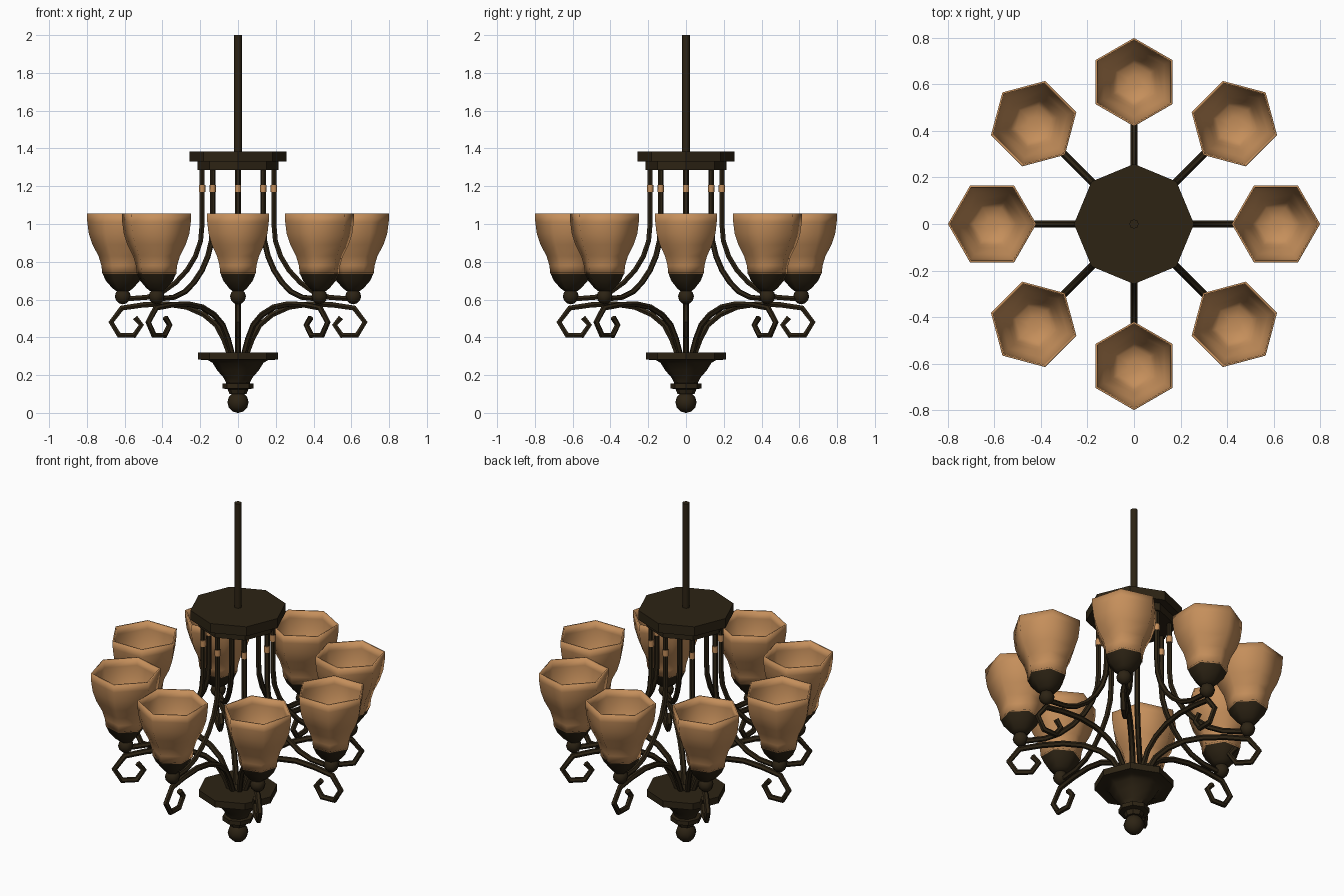
import bpy, bmesh, math
from mathutils import Vector, Matrix

if "Cube" in bpy.data.objects:
    bpy.data.objects.remove(bpy.data.objects["Cube"])


def material(name, rgb):
    m = bpy.data.materials.new(name)
    m.diffuse_color = (*rgb, 1)
    m.use_nodes = True
    m.node_tree.nodes["Principled BSDF"].inputs["Base Color"].default_value = m.diffuse_color
    return m


BRONZE = material("dark bronze", (0.026, 0.017, 0.007))
AMBER = material("amber glass", (0.56, 0.275, 0.105))


def finish(name, bm, mat, smooth):
    bmesh.ops.recalc_face_normals(bm, faces=bm.faces[:])
    for f in bm.faces:
        f.smooth = smooth is not None
    if smooth is not None:
        for e in bm.edges:
            e.smooth = len(e.link_faces) == 2 and e.calc_face_angle(0) < math.radians(smooth)
    me = bpy.data.meshes.new(name)
    bm.to_mesh(me)
    bm.free()
    me.materials.append(mat)
    return me


def skin(bm, rings):
    n = len(rings[0])
    for a, b in zip(rings, rings[1:]):
        for i in range(n):
            j = (i + 1) % n
            bm.faces.new((a[i], a[j], b[j], b[i]))
    bm.faces.new(rings[0][::-1])
    bm.faces.new(rings[-1])


def lathe(name, profile, sides, mat, smooth=None, x=0):
    """Turned part from (radius, z) points, a vertex pointing along +x."""
    bm = bmesh.new()
    rings = []
    for r, z in profile:
        rings.append([bm.verts.new((x + r * math.cos(math.tau * i / sides),
                                    r * math.sin(math.tau * i / sides), z))
                      for i in range(sides)])
    skin(bm, rings)
    return finish(name, bm, mat, smooth)


def tube(name, path, radius, mat, sides=6):
    """Round bar following (x, z) points in the radial plane."""
    bm = bmesh.new()
    pts = [Vector((x, 0, z)) for x, z in path]
    rings = []
    for k, p in enumerate(pts):
        d = (pts[min(k + 1, len(pts) - 1)] - p).normalized() + (p - pts[max(k - 1, 0)]).normalized()
        d.normalize()
        n = Vector((d.z, 0, -d.x))
        ring = []
        for i in range(sides):
            a = math.tau * (i + 0.5) / sides
            ring.append(bm.verts.new(p + n * radius * math.cos(a) + Vector((0, radius * math.sin(a), 0))))
        rings.append(ring)
    skin(bm, rings)
    return finish(name, bm, mat, 50)


def ball(r, z, steps=6):
    return [(max(r * math.sin(math.pi * i / steps), 0.002), z - r * math.cos(math.pi * i / steps))
            for i in range(steps + 1)]


def place(name, mesh, angle=0):
    ob = bpy.data.objects.new(name, mesh)
    ob.matrix_world = Matrix.Rotation(angle, 4, 'Z')
    bpy.context.collection.objects.link(ob)


# Central parts: hanging rod, stepped top plate, lower dish and finial
place("hanging_rod", lathe("hanging_rod", [(0.02, 1.38), (0.02, 2.0)], 8, BRONZE, 50))
place("top_plate", lathe("top_plate", [(0.215, 1.285), (0.215, 1.33), (0.258, 1.33), (0.258, 1.385)],
                         8, BRONZE))
place("lower_dish", lathe("lower_dish", [
    (0.045, 0.10), (0.055, 0.125), (0.083, 0.13), (0.083, 0.155), (0.062, 0.157), (0.075, 0.185),
    (0.11, 0.225), (0.135, 0.265), (0.16, 0.28), (0.213, 0.282), (0.213, 0.32)], 8, BRONZE, 35))
place("finial", lathe("finial", ball(0.056, 0.056), 8, BRONZE, 50))

# Parts repeated on the eight arms
R = 0.61
shade = lathe("shade", [
    (0.09, 0.735), (0.108, 0.735), (0.113, 0.78), (0.128, 0.83), (0.16, 0.89), (0.18, 0.95), (0.188, 1.01),
    (0.19, 1.055), (0.181, 1.055), (0.179, 1.01), (0.171, 0.95), (0.15, 0.89), (0.118, 0.83),
    (0.103, 0.78), (0.08, 0.755), (0.03, 0.745)], 6, AMBER, 100, R)
cup = lathe("shade_cup", [(0.035, 0.645), (0.055, 0.66), (0.09, 0.70), (0.109, 0.742), (0.09, 0.742)],
            6, BRONZE, 60, R)
knob = lathe("arm_knob", ball(0.042, 0.617), 8, BRONZE, 50, R)
upper = tube("upper_arm", [
    (0.19, 1.29), (0.19, 1.0), (0.198, 0.91), (0.225, 0.83), (0.27, 0.755), (0.33, 0.69),
    (0.4, 0.64), (0.48, 0.612), (R, 0.602)], 0.015, BRONZE)
lower = tube("lower_arm", [
    (0.045, 0.31), (0.075, 0.39), (0.115, 0.465), (0.18, 0.52), (0.27, 0.56), (0.38, 0.577), (0.5, 0.572),
    (0.615, 0.555), (0.672, 0.48), (0.63, 0.412), (0.55, 0.41), (0.512, 0.465), (0.545, 0.505)],
    0.016, BRONZE)
band = lathe("arm_band", [(0.0175, 1.17), (0.0175, 1.207)], 6, AMBER, 70, 0.19)

for k in range(8):
    for mesh in (shade, cup, knob, upper, lower, band):
        place(f"{mesh.name}_{k + 1}", mesh, k * math.tau / 8)
